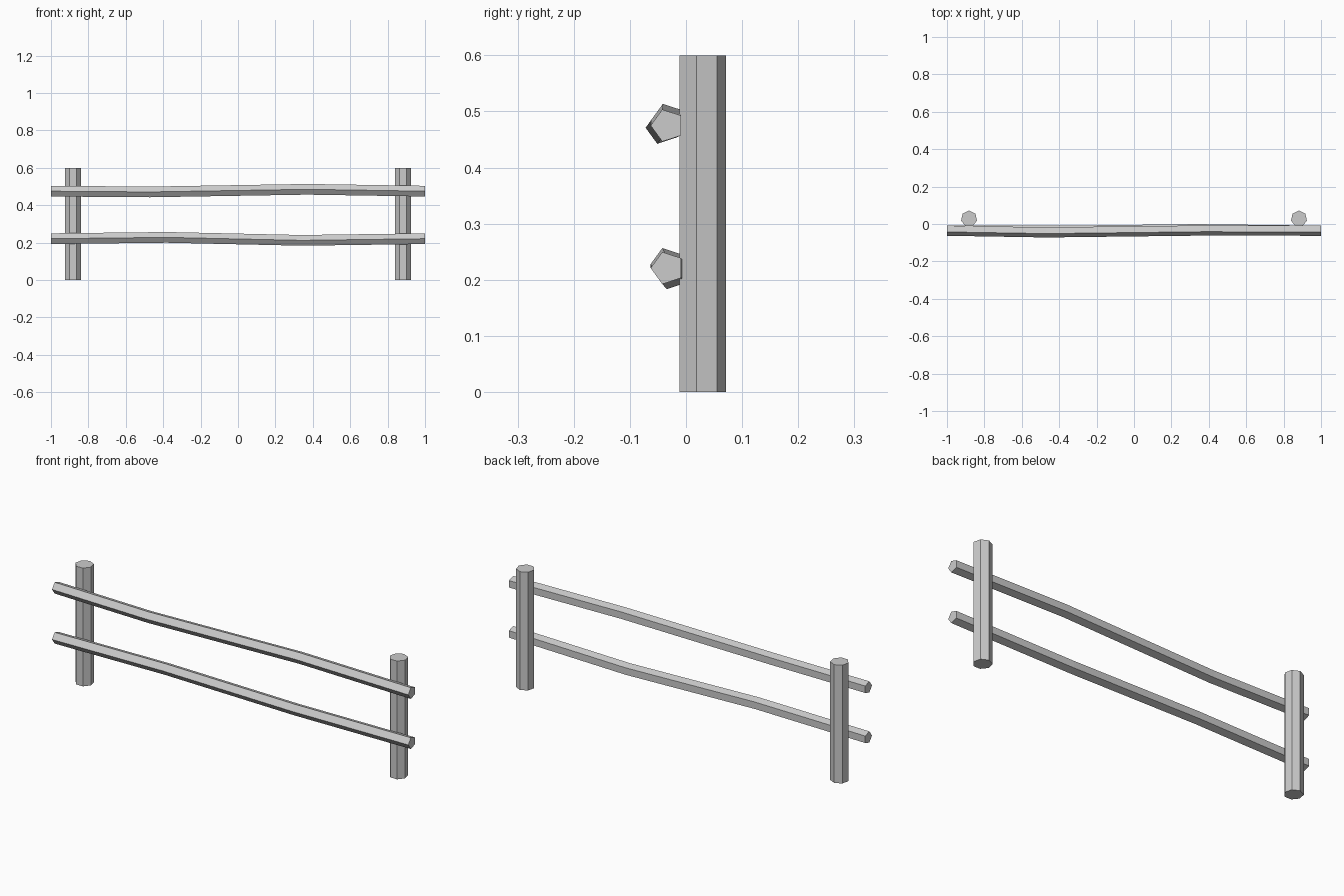
import bpy
import bmesh
import math

if "Cube" in bpy.data.objects:
    bpy.data.objects.remove(bpy.data.objects["Cube"])


def make_object(name, bm):
    bmesh.ops.recalc_face_normals(bm, faces=bm.faces)
    mesh = bpy.data.meshes.new(name)
    bm.to_mesh(mesh)
    bm.free()
    obj = bpy.data.objects.new(name, mesh)
    bpy.context.collection.objects.link(obj)
    return obj


def loft(name, rings):
    """Closed prism skinned through a series of rings."""
    bm = bmesh.new()
    loops = [[bm.verts.new(p) for p in ring] for ring in rings]
    n = len(loops[0])
    for a, b in zip(loops, loops[1:]):
        for i in range(n):
            j = (i + 1) % n
            bm.faces.new((a[i], a[j], b[j], b[i]))
    bm.faces.new(loops[0])
    bm.faces.new(loops[-1])
    return make_object(name, bm)


def post(name, x, y=0.028, r=0.0437, height=0.6, sides=7):
    angles = [math.pi / 2 + math.tau * i / sides for i in range(sides)]
    loft(name, [[(x + r * math.cos(a), y + r * math.sin(a), z) for a in angles]
                for z in (0, height)])


def rail(name, path, r=0.03, sides=5):
    angles = [math.pi + math.tau * i / sides for i in range(sides)]
    loft(name, [[(x, y + r * math.cos(a), z + r * math.sin(a)) for a in angles]
                for x, y, z in path])


# Seven-sided upright posts
post("left_post", -0.882)
post("right_post", 0.882)

# Slightly crooked five-sided rails on the front of the posts
rail("upper_rail", [(-1, -0.033, 0.475), (-0.47, -0.042, 0.471),
                    (0.37, -0.032, 0.485), (1, -0.033, 0.475)])
rail("lower_rail", [(-1, -0.033, 0.221), (-0.38, -0.033, 0.228),
                    (0.34, -0.025, 0.212), (1, -0.033, 0.221)])
